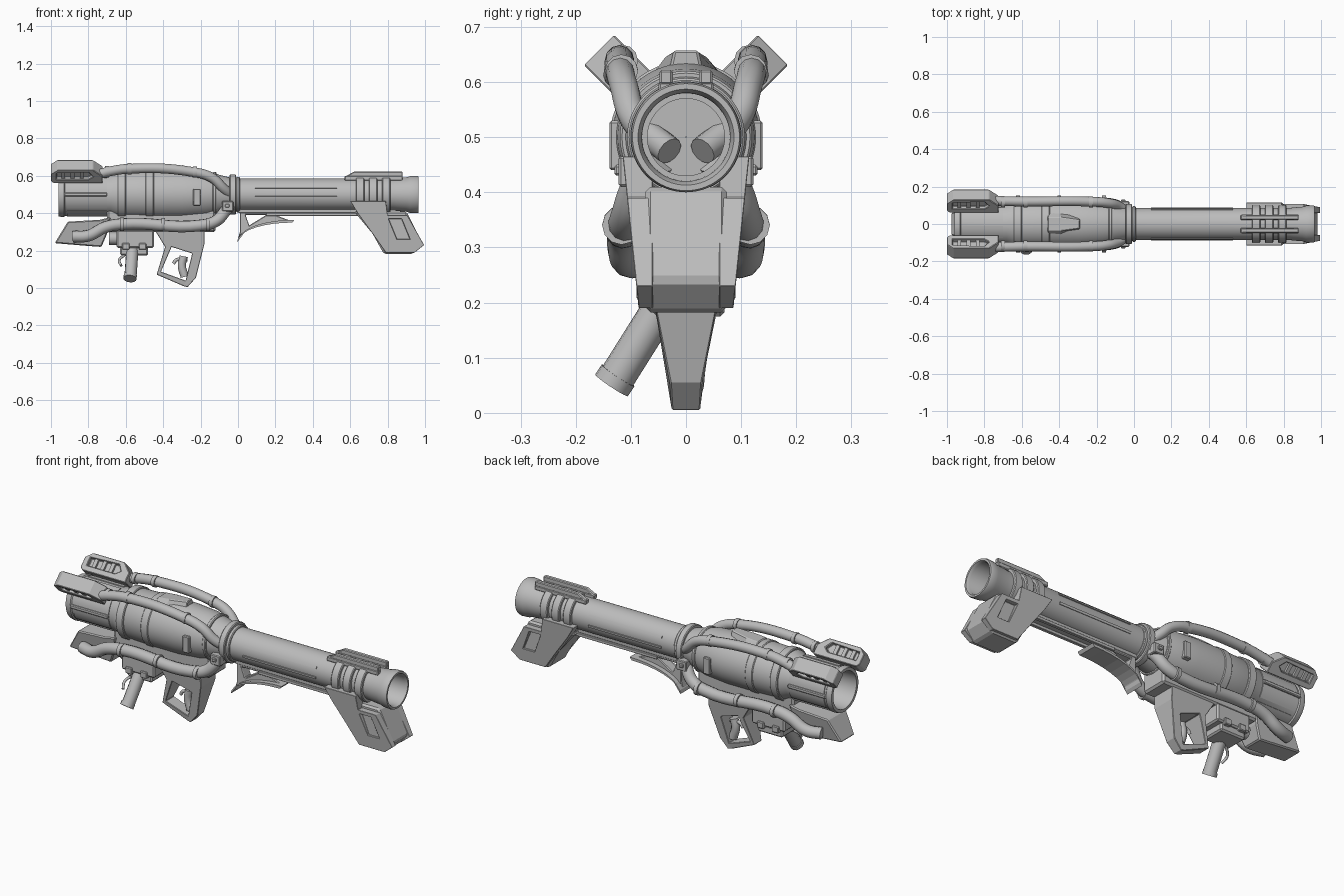
import bpy, bmesh, math
from mathutils import Vector

cube = bpy.data.objects.get("Cube")
if cube:
    bpy.data.objects.remove(cube, do_unlink=True)

AXIS = 0.5  # height of the tube axis
grey = bpy.data.materials.new("plain grey")
grey.use_nodes = True
grey.diffuse_color = (0.5, 0.5, 0.5, 1)
grey.node_tree.nodes["Principled BSDF"].inputs["Base Color"].default_value = (0.5, 0.5, 0.5, 1)


def activate(ob):
    bpy.ops.object.select_all(action='DESELECT')
    ob.select_set(True)
    bpy.context.view_layer.objects.active = ob


def finish(name, bm, smooth=False, bevel=0.0):
    bmesh.ops.recalc_face_normals(bm, faces=bm.faces)
    mesh = bpy.data.meshes.new(name)
    bm.to_mesh(mesh)
    bm.free()
    mesh.materials.append(grey)
    ob = bpy.data.objects.new(name, mesh)
    bpy.context.collection.objects.link(ob)
    if smooth:
        activate(ob)
        bpy.ops.object.shade_smooth_by_angle(angle=math.radians(35))
    if bevel:
        mod = ob.modifiers.new("edge", 'BEVEL')
        mod.width, mod.segments, mod.limit_method = bevel, 1, 'ANGLE'
    return ob


def loft(name, a, b, bevel=0.0):
    """Solid between two matching rings of points."""
    bm = bmesh.new()
    va, vb = [bm.verts.new(p) for p in a], [bm.verts.new(p) for p in b]
    bm.faces.new(va)
    bm.faces.new(vb)
    for i in range(len(va)):
        j = (i + 1) % len(va)
        bm.faces.new((va[i], va[j], vb[j], vb[i]))
    return finish(name, bm, bevel=bevel)


def slab(name, pts, y0, y1=None, bevel=0.004):
    """Side profile (x, z) pushed across y; y0 may be a half-width by height."""
    if callable(y0):
        return loft(name, [(x, -y0(z), z) for x, z in pts], [(x, y0(z), z) for x, z in pts], bevel)
    y1 = -y0 if y1 is None else y1
    return loft(name, [(x, y0, z) for x, z in pts], [(x, y1, z) for x, z in pts], bevel)


def box(name, x0, x1, y0, y1, z0, z1, bevel=0.004):
    return slab(name, [(x0, z0), (x1, z0), (x1, z1), (x0, z1)], y0, y1, bevel)


def lathe(name, profile, n=48, start=0, sweep=360, z=AXIS):
    """Closed (x, radius) profile turned about the tube axis."""
    bm = bmesh.new()
    full = sweep == 360
    rings = []
    for i in range(n if full else n + 1):
        t = math.radians(start + sweep * i / n)
        rings.append([bm.verts.new((x, r * math.sin(t), z + r * math.cos(t))) for x, r in profile])
    m = len(profile)
    for i in range(n):
        a, b = rings[i], rings[(i + 1) % len(rings)]
        for j in range(m):
            k = (j + 1) % m
            bm.faces.new((a[j], a[k], b[k], b[j]))
    if not full:
        bm.faces.new(rings[0])
        bm.faces.new(rings[-1])
    return finish(name, bm, smooth=True)


def band(name, x0, x1, r, inner=0.07, **kw):
    c = 0.004
    return lathe(name, [(x0, inner), (x0, r - c), (x0 + c, r), (x1 - c, r), (x1, r - c), (x1, inner)], **kw)


def pipe(name, pts, radius, kind='BEZIER'):
    cu = bpy.data.curves.new(name, 'CURVE')
    cu.dimensions, cu.bevel_depth, cu.bevel_resolution = '3D', radius, 4
    cu.resolution_u, cu.use_fill_caps = 8, True
    sp = cu.splines.new(kind)
    if kind == 'BEZIER':
        sp.bezier_points.add(len(pts) - 1)
        for bp, p in zip(sp.bezier_points, pts):
            bp.co = p
            bp.handle_left_type = bp.handle_right_type = 'AUTO'
    else:
        sp.points.add(len(pts) - 1)
        for bp, p in zip(sp.points, pts):
            bp.co = (*p, 1)
    cu.materials.append(grey)
    ob = bpy.data.objects.new(name, cu)
    bpy.context.collection.objects.link(ob)
    activate(ob)
    bpy.ops.object.convert(target='MESH')
    bpy.ops.object.shade_smooth_by_angle(angle=math.radians(35))
    return ob


def cut(ob, *cutters):
    for c in cutters:
        mod = ob.modifiers.new("cut", 'BOOLEAN')
        mod.operation, mod.solver, mod.object = 'DIFFERENCE', 'EXACT', c
        activate(ob)
        bpy.ops.object.modifier_move_to_index(modifier=mod.name, index=0)
        bpy.ops.object.modifier_apply(modifier=mod.name)
        bpy.data.objects.remove(c, do_unlink=True)


# Launch tube with flared, hollow muzzle
lathe("launch_tube", [(-0.06, 0.085), (0.83, 0.085), (0.85, 0.088), (0.9, 0.092), (0.92, 0.098),
                      (0.955, 0.1), (0.965, 0.097), (0.965, 0.087), (0.95, 0.08), (0.03, 0.077), (-0.06, 0.077)], 64)
lathe("tube_bulkhead", [(-0.06, 0.001), (-0.06, 0.08), (-0.03, 0.08), (-0.03, 0.001)])
band("tube_collar", -0.045, -0.01, 0.107)
band("tube_collar_step", -0.01, 0.01, 0.095)
for i in range(3):
    band("muzzle_band", 0.63 + i * 0.07, 0.675 + i * 0.07, 0.101)

# Raised strips along the tube, on both sides
for s in (1, -1):
    for ang in (64, 100):
        lathe("tube_strip", [(0.09, 0.08), (0.09, 0.09), (0.53, 0.09), (0.53, 0.08)], 3, s * ang - 4, 8)

# Rear chamber with open nozzle
lathe("rear_chamber", [(-0.96, 0.1), (-0.96, 0.116), (-0.945, 0.12), (-0.93, 0.12), (-0.925, 0.114), (-0.68, 0.114),
                       (-0.65, 0.128), (-0.45, 0.134), (-0.3, 0.134), (-0.17, 0.124), (-0.09, 0.103), (-0.04, 0.09),
                       (-0.04, 0.075), (-0.8, 0.075), (-0.88, 0.095)], 64)
lathe("nozzle_cone", [(-0.9, 0.002), (-0.8, 0.08), (-0.75, 0.08), (-0.75, 0.002)])
for x in (-0.645, -0.495):
    band("chamber_band", x, x + 0.045, 0.138)
band("chamber_seam", -0.135, -0.115, 0.12)
for i in range(8):
    a = 22.5 + i * 45
    lathe("nozzle_panel", [(-0.915, 0.1), (-0.915, 0.118), (-0.7, 0.118), (-0.7, 0.1)], 6, a - 17, 34)

# Sloped hood on top of the chamber
hood = [(-0.47, 0.08), (-0.4, 0.075), (-0.29, 0.035), (-0.29, -0.035), (-0.4, -0.075), (-0.47, -0.08)]
top = [(-0.46, 0.035), (-0.39, 0.035), (-0.29, 0.022), (-0.29, -0.022), (-0.39, -0.035), (-0.46, -0.035)]
loft("chamber_hood", [(x, y, 0.595) for x, y in hood], [(x, y, 0.642 + (x + 0.46) * 0.09) for x, y in top], 0.004)

# Paired pipes, exhaust fins and side fittings
for s in (1, -1):
    upper = [(-0.76, 0.125, 0.605), (-0.68, 0.122, 0.625), (-0.58, 0.12, 0.638), (-0.25, 0.12, 0.622),
             (-0.14, 0.112, 0.59), (-0.075, 0.092, 0.53), (-0.01, 0.03, 0.475)]
    pipe("upper_pipe", [(x, s * y, z) for x, y, z in upper], 0.026)
    lower = [(-0.88, 0.085, 0.275), (-0.8, 0.107, 0.28), (-0.71, 0.113, 0.325), (-0.62, 0.112, 0.342),
             (-0.2, 0.112, 0.335), (-0.115, 0.105, 0.36), (-0.065, 0.085, 0.415), (-0.03, 0.05, 0.46)]
    pipe("lower_pipe", [(x, s * y, z) for x, y, z in lower], 0.031)
    for x, z, r in ((-0.58, 0.638, 0.03), (-0.23, 0.62, 0.03), (-0.7, 0.622, 0.03), (-0.4, 0.34, 0.035),
                    (-0.62, 0.341, 0.035), (-0.16, 0.34, 0.035)):
        pipe("pipe_clamp", [(x - 0.01, s * 0.117, z), (x + 0.01, s * 0.117, z)], r, 'POLY')

    # Fin: depth d runs inwards, thickness t runs towards the ridge
    def fin_pt(x, d, t):
        k = math.sqrt(0.5)
        return Vector((x, s * (0.185 - (d + t) * k), 0.63 + (t - d) * k))
    outline = [(-1, 0.03), (-0.965, 0), (-0.775, 0), (-0.725, 0.045), (-0.725, 0.1), (-0.985, 0.1), (-1, 0.085)]
    fin = loft("exhaust_fin", [fin_pt(x, d, 0) for x, d in outline], [fin_pt(x, d, 0.078) for x, d in outline], 0.003)
    slot = [(-0.97, 0.025), (-0.8, 0.018), (-0.775, 0.05), (-0.8, 0.07), (-0.97, 0.07)]
    cut(fin, *[loft("cutter", [fin_pt(x, d, t) for x, d in slot], [fin_pt(x, d, t + 0.04) for x, d in slot])
               for t in (-0.02, 0.058)])
    for i in range(3):
        x = -0.945 + i * 0.05
        bar = [(x, 0.015), (x + 0.02, 0.015), (x + 0.02, 0.075), (x, 0.075)]
        loft("fin_louvre", [fin_pt(*p, 0.008) for p in bar], [fin_pt(*p, 0.07) for p in bar])
    box("collar_latch", -0.085, -0.025, s * 0.07, s * 0.122, 0.41, 0.465)
    box("latch_tab", -0.07, -0.045, s * 0.1, s * 0.13, 0.43, 0.45)
    box("chamber_lug", -0.24, -0.2, s * 0.11, s * 0.139, 0.44, 0.53)
    box("nozzle_rail", -0.93, -0.7, s * 0.108, s * 0.126, 0.49, 0.51)
    box("sight_rail", 0.57, 0.88, s * 0.022, s * 0.05, 0.575, 0.6)
    slab("sight_rail_top", [(0.57, 0.595), (0.62, 0.622), (0.88, 0.622), (0.88, 0.595)], s * 0.024, s * 0.048)

# Rear lower block
slab("rear_block", [(-0.98, 0.24), (-0.91, 0.355), (-0.74, 0.365), (-0.68, 0.38), (-0.7, 0.29), (-0.73, 0.22),
                    (-0.8, 0.225)], lambda z: 0.055 + (z - 0.22) * 0.2, bevel=0.006)

# Belly rail and side handle
box("belly_rail", -0.7, -0.12, -0.075, 0.075, 0.3, 0.42, 0.01)
box("handle_mount", -0.65, -0.45, -0.08, 0.08, 0.215, 0.31, 0.008)
box("handle_mount_foot", -0.63, -0.48, -0.06, 0.07, 0.175, 0.22, 0.008)
for x in (-0.6, -0.51):
    box("mount_lug", x - 0.02, x + 0.02, -0.09, 0.09, 0.205, 0.24)
pipe("side_handle", [(-0.565, -0.04, 0.2), (-0.575, -0.128, 0.06)], 0.033, 'POLY')
pipe("side_handle_cap", [(-0.576, -0.123, 0.068), (-0.578, -0.135, 0.05)], 0.036, 'POLY')
pipe("handle_lever", [(-0.6, -0.04, 0.18), (-0.635, -0.07, 0.15), (-0.625, -0.1, 0.12)], 0.007)
pipe("mount_knob", [(-0.69, 0, 0.265), (-0.64, 0, 0.265)], 0.035, 'POLY')

# Trigger frame with hand opening
taper = lambda z: 0.026 + max(0, min(z, 0.25) - 0.04) * 0.2
frame = slab("trigger_frame", [(-0.445, 0.31), (-0.18, 0.31), (-0.18, 0.235), (-0.225, 0.055), (-0.27, 0.005),
                               (-0.29, 0.01), (-0.435, 0.072), (-0.39, 0.22)], taper)
cut(frame, slab("cutter", [(-0.355, 0.22), (-0.245, 0.185), (-0.28, 0.04), (-0.412, 0.088)], 0.2, bevel=0))
pipe("trigger_grip", [(-0.29, 0, 0.17), (-0.3, 0, 0.12), (-0.285, 0, 0.06)], 0.022)
pipe("trigger", [(-0.27, 0, 0.15), (-0.33, 0, 0.15), (-0.345, 0, 0.13)], 0.009)

# Curved shoulder rest
arc = [(0.29 - 0.295 * math.sin(math.radians(a)), 0.245 + 0.105 * math.cos(math.radians(a))) for a in range(0, 91, 10)]
slab("shoulder_pad", arc + [(x + 0.012, z + 0.015) for x, z in reversed(arc)], 0.055, bevel=0)
rest = slab("shoulder_bracket", [(0.01, 0.425), (0.18, 0.425), (0.2, 0.39), (0.28, 0.36)] + arc[1:9] + [(0.01, 0.3)], 0.028)
cut(rest, slab("cutter", [(0.04, 0.39), (0.15, 0.39), (0.06, 0.335)], 0.1, bevel=0))
for y in (-0.03, 0.03):
    box("under_rod", 0.15, 0.66, y - 0.009, y + 0.009, 0.385, 0.402, 0.002)
box("under_rail", 0.0, 0.64, -0.03, 0.03, 0.4, 0.425)

# Front foregrip block with side plates
slab("foregrip", [(0.62, 0.41), (0.9, 0.41), (0.985, 0.24), (0.935, 0.182), (0.78, 0.182), (0.72, 0.29)], 0.074, bevel=0.01)
for s in (1, -1):
    plate = [(0.6, 0.465), (0.79, 0.465), (0.8, 0.39), (0.905, 0.39), (0.995, 0.23), (0.945, 0.19), (0.79, 0.19),
             (0.72, 0.29), (0.64, 0.4)]
    edge = lambda z: 0.087 + (z - 0.2) * 0.105
    side = loft("foregrip_plate", [(x, s * 0.06, z) for x, z in plate], [(x, s * edge(z), z) for x, z in plate], 0.004)
    cut(side, slab("cutter", [(0.805, 0.37), (0.875, 0.37), (0.92, 0.26), (0.85, 0.26)], s * 0.083, s * 0.15, 0))
